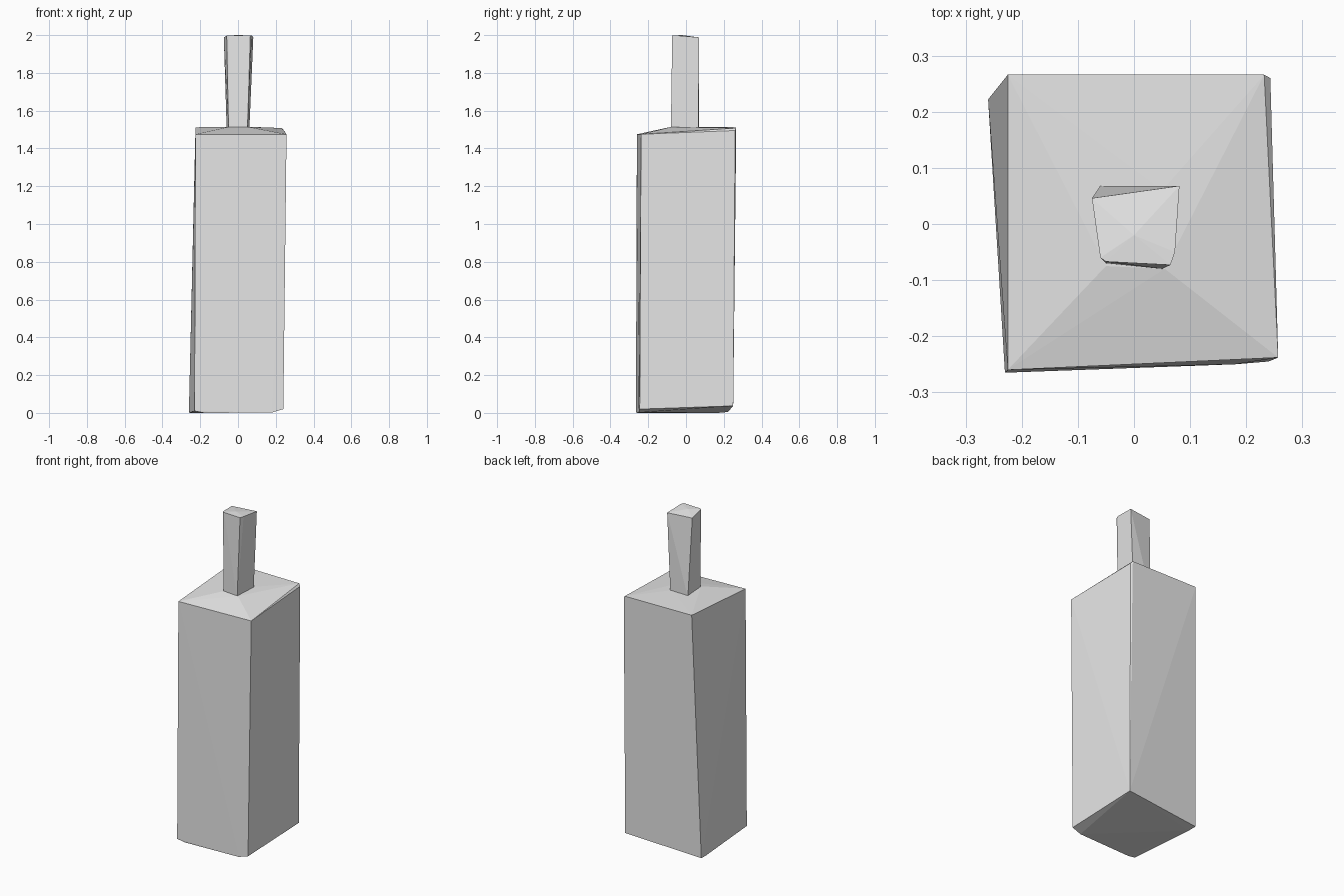
import bpy
import bmesh

cube = bpy.data.objects.get("Cube")
if cube:
    bpy.data.objects.remove(cube, do_unlink=True)

# One plain grey for the whole bottle
grey = bpy.data.materials.new("light_grey")
grey.use_nodes = True
colour = (0.8, 0.8, 0.8, 1)
grey.diffuse_color = colour
bsdf = grey.node_tree.nodes["Principled BSDF"]
bsdf.inputs["Base Color"].default_value = colour
bsdf.inputs["Roughness"].default_value = 0.8


def faceted_block(name, corners):
    """Flat-faced convex block wrapped around a few corner points."""
    bm = bmesh.new()
    for point in corners:
        bm.verts.new(point)
    result = bmesh.ops.convex_hull(bm, input=bm.verts[:])
    loose = [v for v in result["geom_interior"] if isinstance(v, bmesh.types.BMVert)]
    bmesh.ops.delete(bm, geom=loose, context="VERTS")
    bmesh.ops.recalc_face_normals(bm, faces=bm.faces[:])
    mesh = bpy.data.meshes.new(name)
    bm.to_mesh(mesh)
    bm.free()
    mesh.materials.append(grey)
    obj = bpy.data.objects.new(name, mesh)
    bpy.context.collection.objects.link(obj)
    return obj


# Square body: uneven base, rim, then the shoulder under the neck
base = [(-0.23, -0.265, 0.01), (0.18, -0.25, 0.002), (0.24, -0.245, 0.02),
        (0.24, 0.25, 0.037), (-0.26, 0.222, 0.005), (-0.255, 0.17, 0),
        (-0.18, -0.262, 0)]
rim = [(-0.225, -0.26, 1.475), (0.257, -0.238, 1.475),
       (0.243, 0.26, 1.495), (0.232, 0.266, 1.508), (-0.225, 0.266, 1.512)]
shoulder = [(-0.05, -0.075, 1.514), (0.055, -0.08, 1.514), (0.05, 0.06, 1.515)]
faceted_block("bottle_body", base + rim + shoulder)

# Neck: widens slightly upward, with clipped front corners
neck_base = [(-0.05, -0.07, 1.5), (0.05, -0.08, 1.5),
             (0.06, 0.067, 1.5), (-0.06, 0.068, 1.5)]
neck_top = [(-0.06, -0.06, 1.998), (-0.05, -0.067, 1.998), (0.065, -0.073, 1.998),
            (0.073, -0.05, 1.998), (0.081, 0.068, 1.988), (-0.075, 0.046, 1.988),
            (0, -0.02, 2)]
faceted_block("bottle_neck", neck_base + neck_top)
